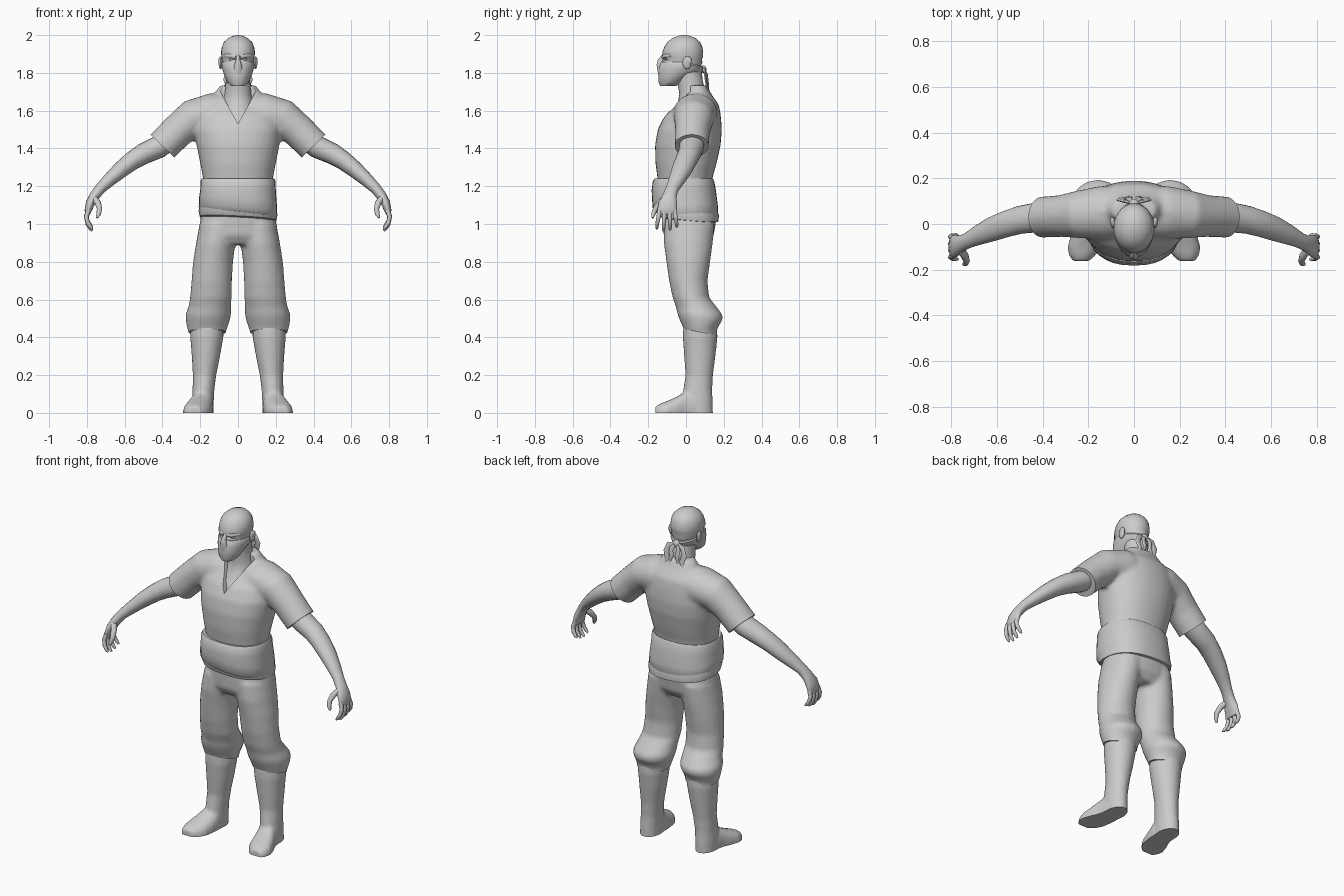
import bpy, bmesh
from math import sin, cos, pi, radians
from mathutils import Vector

X, Y, Z = Vector((1, 0, 0)), Vector((0, 1, 0)), Vector((0, 0, 1))


def loft(bm, rings, n=20, axis=None, ref=Y, p=2.0, side=1):
    """Closed tube through rings (x, y, z, radius_a, radius_b); b lies along ref."""
    pts = [Vector(r[:3]) for r in rings]
    loops = []
    for i, r in enumerate(rings):
        t = axis or (pts[min(i + 1, len(pts) - 1)] - pts[max(i - 1, 0)]).normalized()
        u = t.cross(ref).normalized()
        v = u.cross(t)
        loop = []
        for k in range(n):
            c, s = cos(2 * pi * k / n), sin(2 * pi * k / n)
            ca = abs(c) ** (2 / p) * (1 if c > 0 else -1)
            sa = abs(s) ** (2 / p) * (1 if s > 0 else -1)
            q = pts[i] + u * ca * r[3] + v * sa * r[4]
            loop.append(bm.verts.new((q.x * side, q.y, q.z)))
        loops.append(loop)
    for a, b in zip(loops, loops[1:]):
        for k in range(n):
            bm.faces.new((a[k], a[(k + 1) % n], b[(k + 1) % n], b[k]))
    bm.faces.new(loops[0])
    bm.faces.new(loops[-1])


def apply_mod(ob, kind, **props):
    m = ob.modifiers.new(kind, kind)
    for k, v in props.items():
        setattr(m, k, v)
    bpy.context.view_layer.objects.active = ob
    bpy.ops.object.modifier_apply(modifier=m.name)


def make(name, bm, mirror=False, voxel=0, relax=5):
    bmesh.ops.recalc_face_normals(bm, faces=bm.faces)
    me = bpy.data.meshes.new(name)
    bm.to_mesh(me)
    bm.free()
    ob = bpy.data.objects.new(name, me)
    bpy.context.collection.objects.link(ob)
    if mirror:
        apply_mod(ob, 'MIRROR')
    if voxel:
        apply_mod(ob, 'REMESH', mode='VOXEL', voxel_size=voxel)
        apply_mod(ob, 'SMOOTH', factor=0.5, iterations=relax)
    return ob


def trim(ob, co, no):
    """Cut away everything on the normal's side and cap the cut."""
    bm = bmesh.new()
    bm.from_mesh(ob.data)
    bmesh.ops.bisect_plane(bm, geom=bm.verts[:] + bm.edges[:] + bm.faces[:],
                           plane_co=co, plane_no=no, clear_outer=True)
    bmesh.ops.holes_fill(bm, edges=[e for e in bm.edges if e.is_boundary])
    bm.to_mesh(ob.data)
    bm.free()


def stack(rows):
    """Rows (z, y, rx, ry) centred on x = 0."""
    return [(0, y, z, a, b) for z, y, a, b in rows]


def blob(bm, loc, size):
    vs = bmesh.ops.create_uvsphere(bm, u_segments=14, v_segments=10, radius=1)['verts']
    for v in vs:
        v.co = Vector(loc) + Vector([a * b for a, b in zip(v.co, size)])


# Shirt: torso and both sleeves fused, cuffs cut clean
bm = bmesh.new()
loft(bm, stack([(1.19, -.005, .18, .14), (1.25, -.005, .187, .147), (1.32, 0, .2, .162),
                (1.42, .01, .22, .174), (1.5, .02, .23, .17), (1.57, .035, .22, .15),
                (1.63, .06, .195, .115), (1.69, .065, .125, .068), (1.735, .06, .095, .052)]),
     n=32, axis=Z, p=2.2)
for s in (1, -1):
    loft(bm, [(.04, .05, 1.59, .1, .11), (.14, .05, 1.585, .107, .118), (.24, .042, 1.56, .1, .105),
              (.32, .035, 1.492, .09, .092), (.40, .03, 1.413, .088, .09), (.50, .025, 1.315, .09, .09)],
         n=24, side=s)
shirt = make("shirt", bm, voxel=.013)
for s in (1, -1):
    trim(shirt, (.40 * s, 0, 1.413), (.69 * s, 0, -.72))

# V neckline cut
bm = bmesh.new()
tri = [(0, 1.53), (.12, 1.75), (-.12, 1.75)]
f = [bm.verts.new((x, -.3, z)) for x, z in tri]
b = [bm.verts.new((x, .025, z)) for x, z in tri]
bm.faces.new(f)
bm.faces.new(b)
for i in range(3):
    j = (i + 1) % 3
    bm.faces.new((f[i], f[j], b[j], b[i]))
cutter = make("neckline_cutter", bm)
cutter.hide_render = True
apply_mod(shirt, 'BOOLEAN', operation='DIFFERENCE', object=cutter, solver='EXACT')
bpy.data.objects.remove(cutter)

# Neck and upper chest
bm = bmesh.new()
loft(bm, stack([(1.46, .02, .12, .14), (1.53, .03, .12, .138), (1.58, .04, .105, .12),
                (1.63, .045, .088, .09), (1.69, .035, .07, .07), (1.76, .02, .064, .068),
                (1.84, .01, .066, .07)]), n=24, axis=Z)
make("neck", bm)

# Head, with the eye line set back below the brow
bm = bmesh.new()
loft(bm, stack([(1.735, -.1, .025, .03), (1.75, -.09, .045, .045), (1.78, -.06, .062, .075),
                (1.82, -.03, .075, .102), (1.855, -.018, .083, .105), (1.872, -.015, .086, .099),
                (1.886, -.018, .088, .109), (1.91, -.017, .09, .108), (1.94, -.014, .085, .1),
                (1.965, -.012, .073, .085), (1.985, -.01, .051, .06), (1.996, -.01, .026, .03),
                (2.0, -.01, .006, .007)]), n=28, axis=Z)
make("head", bm)

bm = bmesh.new()
loft(bm, [(.012, -.123, 1.884, .006, .009), (.04, -.115, 1.889, .008, .011),
          (.07, -.083, 1.892, .004, .008)], n=10, ref=Z)
make("brow", bm, mirror=True)
bm = bmesh.new()
blob(bm, (.034, -.1, 1.872), (.016, .012, .007))
make("eye", bm, mirror=True)
bm = bmesh.new()
blob(bm, (.092, .005, 1.853), (.011, .023, .034))
blob(bm, (.095, .012, 1.862), (.009, .018, .024))
make("ear", bm, mirror=True)

# Face mask with nose ridge, knot and hanging ties
bm = bmesh.new()
loft(bm, stack([(1.73, -.095, .035, .042), (1.75, -.083, .057, .062), (1.79, -.055, .074, .092),
                (1.82, -.032, .083, .114), (1.85, -.022, .088, .116), (1.857, -.021, .084, .11)]),
     n=28, axis=Z)
for v in bm.verts:
    if v.co.z > 1.8:
        v.co.z -= max(0, v.co.y + .02) * .2
loft(bm, [(0, -.118, 1.888, .009, .012), (0, -.137, 1.865, .012, .013),
          (0, -.138, 1.843, .02, .018), (0, -.128, 1.80, .026, .02)], n=12)
make("face_mask", bm)
bm = bmesh.new()
blob(bm, (0, .092, 1.82), (.022, .016, .02))
make("mask_knot", bm)
bm = bmesh.new()
loft(bm, [(.005, .09, 1.82, .01, .006), (.045, .1, 1.805, .017, .006), (.06, .105, 1.765, .018, .006),
          (.048, .112, 1.725, .016, .006), (.06, .118, 1.695, .006, .004)], n=10)
loft(bm, [(.005, .095, 1.82, .008, .006), (.024, .11, 1.79, .014, .006), (.018, .115, 1.75, .014, .006),
          (.028, .118, 1.715, .006, .004)], n=10)
make("mask_tie", bm, mirror=True)

# Arms and hands
bm = bmesh.new()
loft(bm, [(.34, .032, 1.468, .06, .065), (.42, .03, 1.408, .06, .066), (.5, .018, 1.372, .056, .061),
          (.56, 0, 1.335, .05, .058), (.62, -.022, 1.288, .044, .054), (.68, -.048, 1.235, .036, .044),
          (.73, -.073, 1.187, .029, .034), (.76, -.087, 1.148, .027, .037), (.782, -.096, 1.11, .024, .049),
          (.794, -.1, 1.07, .019, .052), (.795, -.1, 1.05, .011, .046)], n=20)
for i, l in enumerate((.82, .95, 1, .9)):
    y, d = -.061 - i * .026, .012 - i * .009
    loft(bm, [(.792, y, 1.075, .013, .012), (.803, y + d * .4, 1.075 - .04 * l, .012, .012),
              (.796, y + d * .8, 1.075 - .075 * l, .011, .0105), (.781, y + d, 1.075 - .1 * l, .01, .009),
              (.771, y + d, 1.075 - .112 * l, .005, .005)], n=10)
loft(bm, [(.765, -.105, 1.14, .017, .02), (.742, -.138, 1.112, .017, .018), (.733, -.162, 1.08, .014, .014),
          (.738, -.173, 1.052, .012, .012), (.747, -.177, 1.032, .006, .006)], n=10)
make("arm", bm, mirror=True)

# Trousers: hips and baggy legs fused, hems cut
bm = bmesh.new()
loft(bm, stack([(1.12, .01, .18, .135), (1.02, .018, .2, .142), (.94, .014, .207, .133),
                (.89, .012, .18, .1)]), n=28, axis=Z, p=2.3)
for s in (1, -1):
    loft(bm, [(.1, .018, 1, .104, .134), (.118, .012, .9, .104, .13), (.132, .012, .8, .106, .116),
              (.139, .012, .7, .107, .102), (.144, .026, .61, .11, .097), (.15, .055, .56, .113, .108),
              (.157, .074, .52, .121, .119), (.16, .08, .49, .117, .113), (.163, .077, .455, .108, .093),
              (.163, .077, .43, .1, .085), (.163, .077, .38, .096, .083)], n=24, axis=Z, side=s)
trousers = make("trousers", bm, voxel=.012, relax=4)
trim(trousers, (0, .07, .428), (0, -.2, -1))

# Waist sash: upper wrap and a slanted lower wrap
bm = bmesh.new()
loft(bm, stack([(1.05, .0, .195, .16), (1.07, -.003, .208, .174), (1.12, -.006, .206, .174),
                (1.18, -.012, .2, .17), (1.225, -.013, .199, .163), (1.241, -.012, .192, .154),
                (1.238, -.01, .18, .14)]), n=32, axis=Z, p=2.4)
for v in bm.verts:
    if v.co.z < 1.15:
        v.co.z -= .1 * v.co.x * (v.co.y < .05) + .1 * v.co.y
make("sash_upper_wrap", bm)
bm = bmesh.new()
loft(bm, stack([(1.025, .012, .185, .145), (1.03, .012, .203, .16), (1.06, .006, .209, .168),
                (1.1, 0, .2, .162)]), n=32, axis=Z, p=2.4)
for v in bm.verts:
    v.co.z -= .05 * v.co.x + .09 * v.co.y
make("sash_lower_wrap", bm)

# Boots: shaft and foot fused, flat sole
bm = bmesh.new()
loft(bm, [(.163, .075, .46, .087, .09), (.165, .075, .4, .088, .092), (.17, .073, .3, .075, .083),
          (.177, .07, .2, .062, .073), (.183, .062, .12, .058, .077), (.186, .06, .06, .058, .082),
          (.187, .06, -.04, .058, .084)], axis=Z)
loft(bm, [(.187, .1, .03, .07, .05), (.192, .0, .03, .085, .062), (.206, -.05, .015, .07, .07),
          (.218, -.1, .005, .058, .073), (.226, -.135, 0, .05, .06), (.232, -.162, 0, .035, .036)],
     axis=-Y, ref=X, p=2.4)
boots = make("boots", bm, mirror=True, voxel=.01, relax=3)
trim(boots, (0, 0, 0), (0, 0, -1))

# Smooth shading with crisp hems
bpy.ops.object.select_all(action='SELECT')
bpy.ops.object.shade_smooth_by_angle(angle=radians(42))
